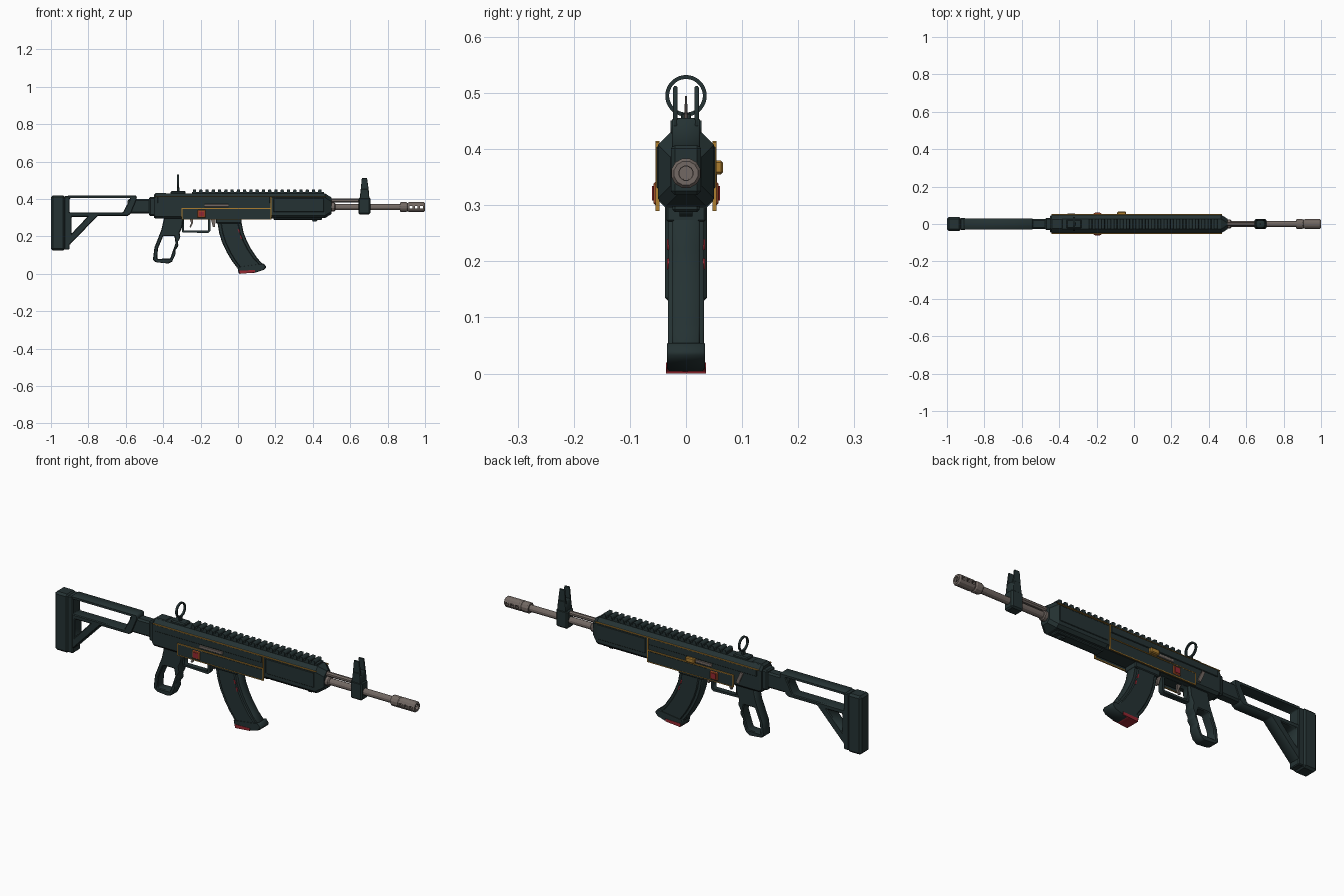
import bpy, bmesh, math

cube = bpy.data.objects.get("Cube")
if cube:
    bpy.data.objects.remove(cube, do_unlink=True)


def material(name, r, g, b):
    m = bpy.data.materials.new(name)
    m.use_nodes = True
    m.diffuse_color = (r, g, b, 1)
    bsdf = next(n for n in m.node_tree.nodes if n.type == 'BSDF_PRINCIPLED')
    bsdf.inputs["Base Color"].default_value = (r, g, b, 1)
    return m


DARK = material("dark green", 0.018, 0.032, 0.033)
STEEL = material("warm grey", 0.17, 0.14, 0.125)
GOLD = material("gold", 0.42, 0.21, 0.03)
RED = material("red", 0.3, 0.02, 0.03)
ORANGE = material("burnt orange", 0.45, 0.09, 0.025)


def finish(name, bm, mat, bevel=0.0):
    bmesh.ops.remove_doubles(bm, verts=bm.verts, dist=0.0001)
    bmesh.ops.recalc_face_normals(bm, faces=bm.faces)
    me = bpy.data.meshes.new(name)
    bm.to_mesh(me)
    bm.free()
    me.materials.append(mat)
    ob = bpy.data.objects.new(name, me)
    bpy.context.collection.objects.link(ob)
    if bevel:
        mod = ob.modifiers.new("edge chamfer", 'BEVEL')
        mod.width, mod.segments, mod.angle_limit = bevel, 1, math.radians(35)
    return ob


def box(name, x, y, z, mat, bevel=0.0):
    """Box from (low, high) spans."""
    bm = bmesh.new()
    bmesh.ops.create_cube(bm, size=1)
    for v in bm.verts:
        v.co = [s[0] + (c + 0.5) * (s[1] - s[0]) for s, c in zip((x, y, z), v.co)]
    return finish(name, bm, mat, bevel)


def plate(name, outline, y, mat, bevel=0.0, holes=()):
    """Side outline in x, z, extruded over a y span, with optional holes."""
    cu = bpy.data.curves.new(name, 'CURVE')
    cu.dimensions, cu.fill_mode, cu.extrude = '2D', 'BOTH', (y[1] - y[0]) / 2
    for loop in (outline, *holes):
        sp = cu.splines.new('POLY')
        sp.points.add(len(loop) - 1)
        for p, (a, b) in zip(sp.points, loop):
            p.co = (a, b, 0, 1)
        sp.use_cyclic_u = True
    tmp = bpy.data.objects.new("outline", cu)
    bpy.context.collection.objects.link(tmp)
    bpy.context.view_layer.update()
    me = bpy.data.meshes.new_from_object(tmp.evaluated_get(bpy.context.evaluated_depsgraph_get()))
    bpy.data.objects.remove(tmp)
    bm = bmesh.new()
    bm.from_mesh(me)
    bpy.data.meshes.remove(me)
    mid = (y[0] + y[1]) / 2
    for v in bm.verts:
        v.co = (v.co.x, mid - v.co.z, v.co.y)
    return finish(name, bm, mat, bevel)


def loft(name, rings, mat, closed=False):
    bm = bmesh.new()
    vs = [[bm.verts.new(p) for p in r] for r in rings]
    n = len(vs[0])
    for a, b in zip(vs, vs[1:] + vs[:1] if closed else vs[1:]):
        for i in range(n):
            bm.faces.new((a[i], a[(i + 1) % n], b[(i + 1) % n], b[i]))
    if not closed:
        bm.faces.new(vs[0])
        bm.faces.new(vs[-1])
    return finish(name, bm, mat)


def tube(name, profile, z, mat, n=12, closed=False):
    """Turned part along x from (x, radius) pairs."""
    ang = [2 * math.pi * (i + 0.5) / n for i in range(n)]
    return loft(name, [[(x, r * math.cos(a), z + r * math.sin(a)) for a in ang]
                       for x, r in profile], mat, closed)


def body(name, stations, w, z0, z1, top, low, mat):
    """Eight-sided housing; stations are (x, inset)."""
    rings = []
    for x, d in stations:
        a, b, c = w - d, z0 + d, z1 - d
        half = [(a - low, b), (a, b + low), (a, c - top), (a - top, c)]
        rings.append([(x, y, z) for y, z in half] + [(x, -y, z) for y, z in reversed(half)])
    return loft(name, rings, mat)


def sides(y0, y1):
    return ((-1, "right", (-y1, -y0)), (1, "left", (y0, y1)))


# Stock
box("butt_pad", (-1.0, -0.925), (-0.037, 0.037), (0.125, 0.42), DARK, 0.01)
box("butt_plate", (-0.93, -0.9), (-0.031, 0.031), (0.13, 0.415), DARK, 0.004)
plate("stock_frame", [(-0.91, 0.42), (-0.545, 0.42), (-0.54, 0.405), (-0.575, 0.32), (-0.59, 0.31),
                      (-0.75, 0.31), (-0.9, 0.155), (-0.91, 0.155)], (-0.03, 0.03), DARK, 0.004,
      [[(-0.9, 0.405), (-0.575, 0.405), (-0.615, 0.328), (-0.9, 0.328)],
       [(-0.89, 0.305), (-0.805, 0.305), (-0.89, 0.215)]])
box("stock_tube", (-0.59, -0.44), (-0.026, 0.026), (0.322, 0.4), DARK, 0.008)
box("stock_hinge", (-0.475, -0.44), (-0.032, 0.032), (0.31, 0.41), DARK, 0.006)

# Receiver and handguard
body("receiver", [(-0.45, 0.006), (-0.44, 0), (0.19, 0)], 0.048, 0.295, 0.43, 0.02, 0.012, DARK)
body("handguard", [(0.18, 0), (0.465, 0), (0.5, 0.022)], 0.05, 0.298, 0.43, 0.022, 0.014, DARK)
box("receiver_rear_block", (-0.445, -0.38), (-0.03, 0.03), (0.4, 0.433), DARK, 0.006)
box("handguard_keel", (0.19, 0.45), (-0.024, 0.024), (0.288, 0.302), DARK, 0.004)
plate("keel_stop", [(0.385, 0.3), (0.435, 0.3), (0.42, 0.28), (0.4, 0.28)], (-0.012, 0.012), DARK)
for s, side, span in sides(0.047, 0.053):
    plate(side + "_side_plate", [(-0.3, 0.35), (-0.17, 0.35), (-0.155, 0.345), (0.175, 0.345),
                                 (0.175, 0.292), (-0.3, 0.292)], span, DARK)
    box(side + "_upper_plate", (-0.43, 0.17), span, (0.378, 0.412), DARK, 0.002)
    box(side + "_guard_plate", (0.19, 0.46), span, (0.33, 0.405), DARK, 0.002)

# Gold trim lines around the plates
for s, side, span in sides(0.047, 0.0542):
    for name, x, z in (("top_trim", (-0.44, 0.47), (0.411, 0.414)),
                       ("plate_top_trim", (-0.3, 0.178), (0.347, 0.351)),
                       ("plate_low_trim", (-0.3, 0.178), (0.29, 0.294)),
                       ("plate_rear_trim", (-0.302, -0.298), (0.29, 0.351)),
                       ("plate_front_trim", (0.175, 0.179), (0.29, 0.411))):
        box(f"{side}_{name}", x, span, z, GOLD)

# Side badges, bolt and levers
for s, side, span in sides(0.05, 0.058):
    box(side + "_badge", (-0.217, -0.173), span, (0.3, 0.342), ORANGE, 0.004)
    y = (0.0575, 0.0605) if s > 0 else (-0.0605, -0.0575)
    box(side + "_badge_inset", (-0.208, -0.182), y, (0.308, 0.334), RED)
for s, side, span in sides(0.044, 0.052):
    box(side + "_bolt", (-0.18, -0.05), span, (0.358, 0.374), STEEL, 0.002)
box("charging_handle", (-0.09, -0.042), (0.045, 0.066), (0.355, 0.38), GOLD, 0.004)
plate("selector_lever", [(-0.355, 0.372), (-0.34, 0.376), (-0.315, 0.32), (-0.33, 0.315)],
      (0.046, 0.055), STEEL)

# Top rail
box("rail_base", (-0.245, 0.46), (-0.024, 0.024), (0.42, 0.438), DARK)
for i in range(21):
    x = -0.243 + i * 0.0335
    plate(f"rail_tooth_{i + 1}", [(x, 0.43), (x + 0.003, 0.451), (x + 0.018, 0.451), (x + 0.021, 0.43)],
          (-0.028, 0.028), DARK)

# Rear ring sight
box("rear_sight_base", (-0.36, -0.28), (-0.025, 0.025), (0.42, 0.442), DARK, 0.005)
box("rear_sight_stem", (-0.326, -0.314), (-0.009, 0.009), (0.435, 0.464), DARK, 0.002)
tube("rear_sight_ring", [(-0.325, 0.03), (-0.325, 0.037), (-0.315, 0.037), (-0.315, 0.03)],
     0.495, DARK, 32, True)

# Barrel, gas tube and muzzle
tube("barrel", [(0.46, 0.017), (0.88, 0.017)], 0.357, STEEL)
tube("barrel_collar", [(0.49, 0.024), (0.515, 0.024), (0.52, 0.02)], 0.357, STEEL)
tube("gas_tube", [(0.46, 0.012), (0.66, 0.012)], 0.392, STEEL, 8)
muzzle = tube("muzzle_brake", [(0.865, 0.012), (0.865, 0.024), (0.872, 0.027), (0.9, 0.027),
                               (0.906, 0.023), (0.915, 0.027), (0.993, 0.027), (1.0, 0.022),
                               (1.0, 0.013)], 0.357, STEEL, 12, True)
for i, x in enumerate((0.917, 0.945, 0.973)):
    cutter = box(f"vent_cutter_{i + 1}", (x, x + 0.016), (-0.05, 0.05), (0.35, 0.364), STEEL)
    cutter.hide_render = True
    cutter.hide_set(True)
    mod = muzzle.modifiers.new("vent", 'BOOLEAN')
    mod.operation, mod.object, mod.solver = 'DIFFERENCE', cutter, 'EXACT'

# Front sight tower
box("front_sight_block", (0.643, 0.708), (-0.027, 0.027), (0.318, 0.408), DARK, 0.007)
plate("front_sight_tower", [(0.65, 0.4), (0.657, 0.455), (0.698, 0.455), (0.703, 0.4)],
      (-0.025, 0.025), DARK, 0.003)
for s, side, span in sides(0.015, 0.023):
    plate(side + "_sight_ear", [(0.655, 0.44), (0.662, 0.512), (0.69, 0.512), (0.7, 0.44)],
          span, DARK, 0.002)
bm = bmesh.new()
bmesh.ops.create_cone(bm, cap_ends=True, segments=8, radius1=0.004, radius2=0.0015, depth=0.05)
bmesh.ops.translate(bm, verts=bm.verts, vec=(0.677, 0, 0.47))
finish("front_sight_pin", bm, STEEL)

# Skeleton grip
plate("grip", [(-0.395, 0.3), (-0.41, 0.235), (-0.447, 0.14), (-0.455, 0.075), (-0.44, 0.062),
               (-0.37, 0.055), (-0.352, 0.066), (-0.332, 0.11), (-0.336, 0.125), (-0.318, 0.15),
               (-0.322, 0.17), (-0.308, 0.195), (-0.312, 0.22), (-0.298, 0.25), (-0.29, 0.3)],
      (-0.026, 0.026), DARK, 0.004,
      [[(-0.4, 0.202), (-0.34, 0.202), (-0.334, 0.165), (-0.362, 0.082), (-0.432, 0.08),
        (-0.428, 0.135)]])

# Trigger group
plate("trigger_guard", [(-0.305, 0.3), (-0.298, 0.222), (-0.16, 0.218), (-0.148, 0.23),
                        (-0.148, 0.3)], (-0.013, 0.013), DARK, 0,
      [[(-0.29, 0.294), (-0.288, 0.231), (-0.16, 0.231), (-0.16, 0.294)]])
plate("trigger", [(-0.262, 0.3), (-0.24, 0.3), (-0.24, 0.272), (-0.252, 0.248), (-0.26, 0.25),
                  (-0.25, 0.272)], (-0.006, 0.006), STEEL)
plate("magazine_release", [(-0.147, 0.3), (-0.118, 0.3), (-0.124, 0.25), (-0.134, 0.25)],
      (-0.008, 0.008), STEEL)

# Curved magazine
box("magazine_well", (-0.118, 0.02), (-0.036, 0.036), (0.27, 0.3), DARK, 0.004)
rear = [(-0.113, 0.29), (-0.1, 0.215), (-0.085, 0.168), (-0.06, 0.115), (-0.035, 0.073), (-0.003, 0.03)]
front = [(0.138, 0.045), (0.1, 0.088), (0.07, 0.133), (0.048, 0.175), (0.03, 0.22), (0.016, 0.29)]
plate("magazine", rear + front, (-0.025, 0.025), DARK, 0.004)
ribs = [(x + 0.018, z) for x, z in rear] + [(x - 0.018, z) for x, z in front]
plate("magazine_side_ribs", ribs, (-0.032, 0.032), DARK, 0.003)
plate("magazine_base", [(-0.004, 0.036), (0.138, 0.055), (0.152, 0.036), (0.14, 0.022), (0.09, 0.006),
                        (0.004, 0.002)], (-0.034, 0.034), DARK, 0.004)
plate("base_stripe", [(0.006, 0.018), (0.09, 0.02), (0.09, 0.007), (0.008, 0.0)], (-0.0355, 0.0355), RED)
for s, side, span in sides(0.03, 0.0335):
    for i, (x, z) in enumerate(((-0.002, 0.24), (0.01, 0.205))):
        plate(f"{side}_magazine_mark_{i + 1}", [(x, z), (x + 0.007, z), (x + 0.013, z - 0.02),
                                                (x + 0.006, z - 0.02)], span, RED)
